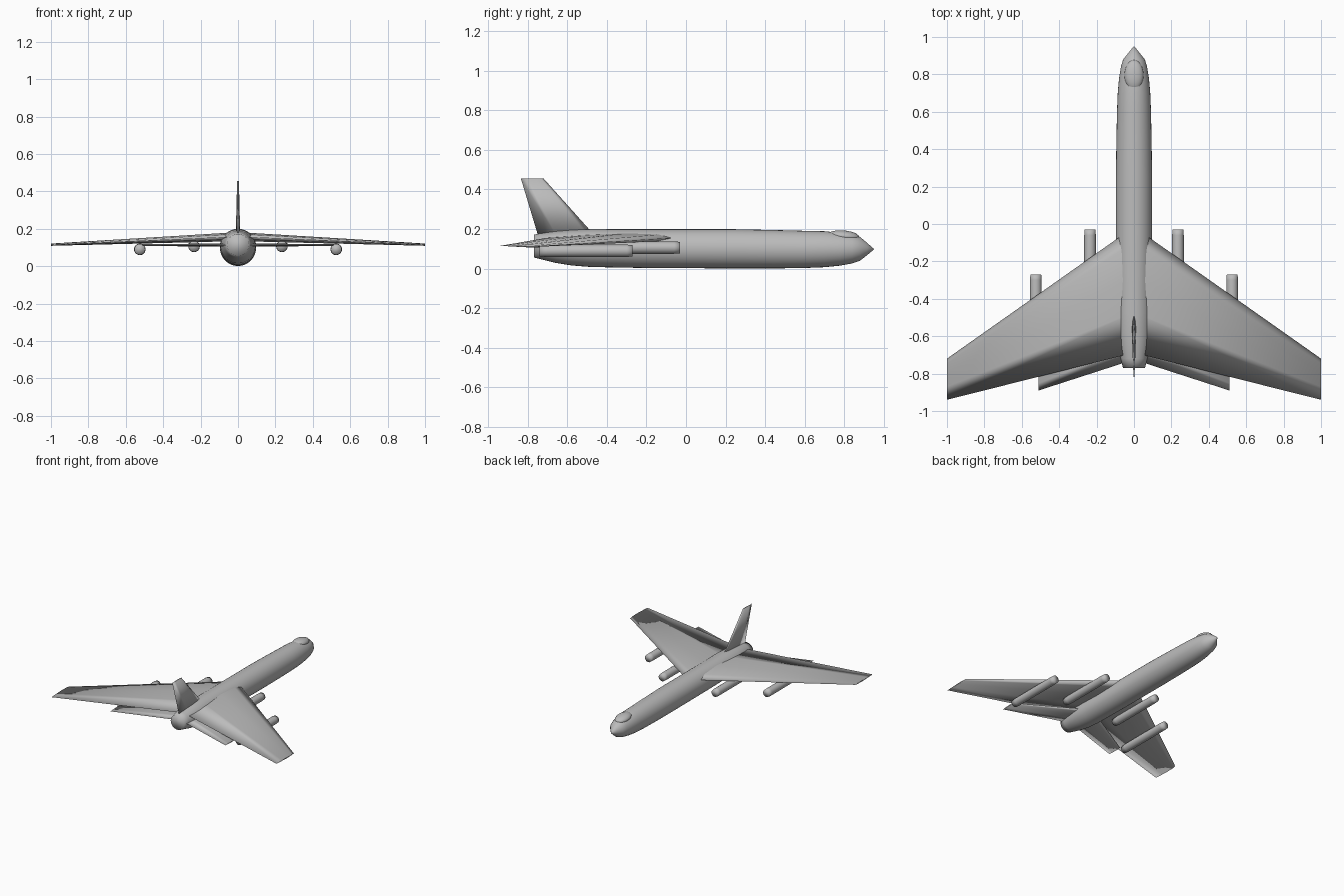
import bpy, bmesh, math

if "Cube" in bpy.data.objects:
    bpy.data.objects.remove(bpy.data.objects["Cube"])

grey = bpy.data.materials.new("airframe grey")
grey.diffuse_color = (0.5, 0.5, 0.5, 1)
grey.use_nodes = True
grey.node_tree.nodes["Principled BSDF"].inputs["Base Color"].default_value = grey.diffuse_color


def loft(name, rings, cap_start=True):
    """Skin equal-length rings of points, cap the ends and smooth everything."""
    bm = bmesh.new()
    vs = [[bm.verts.new(p) for p in r] for r in rings]
    n = len(vs[0])
    for a, b in zip(vs, vs[1:]):
        for i in range(n):
            j = (i + 1) % n
            bm.faces.new((a[i], a[j], b[j], b[i]))
    start = bm.faces.new(vs[0][::-1])
    bm.faces.new(vs[-1])
    bmesh.ops.recalc_face_normals(bm, faces=bm.faces)
    if not cap_start:
        bm.faces.remove(start)
    for f in bm.faces:
        f.smooth = True
    me = bpy.data.meshes.new(name)
    bm.to_mesh(me)
    bm.free()
    me.materials.append(grey)
    ob = bpy.data.objects.new(name, me)
    bpy.context.collection.objects.link(ob)
    return ob


def ellipse(x, y, z, rx, rz, n=32):
    return [(x + rx * math.cos(2 * math.pi * i / n), y,
             z + rz * math.sin(2 * math.pi * i / n)) for i in range(n)]


# chord fraction, half-thickness factor
SHAPE = [(0, 0), (.12, .75), (.38, 1), (.68, .62), (1, .02)]


def section(lead, trail, half):
    """Airfoil outline as (y, offset) pairs."""
    up = [(lead + (trail - lead) * f, half * t) for f, t in SHAPE]
    return up[:-1] + [(trail, 0)] + [(y, -t) for y, t in reversed(up[1:-1])]


# fuselage: y, half width, half height, centre height
body = [(.95, .002, .002, .098), (.915, .03, .032, .099), (.88, .058, .06, .1),
        (.84, .07, .073, .099), (.78, .08, .083, .098), (.7, .087, .091, .098),
        (.6, .091, .094, .097), (.45, .094, .097, .098), (.25, .097, .099, .1),
        (-.2, .097, .098, .101), (-.48, .097, .096, .104), (-.58, .093, .09, .106),
        (-.66, .083, .08, .109), (-.72, .071, .068, .112), (-.77, .059, .058, .114)]
loft("fuselage", [ellipse(0, y, z, rx, rz) for y, rx, rz, z in body])

# cockpit canopy
rings = []
for k in range(13):
    a = math.pi * (.02 + .96 * k / 12)
    rings.append(ellipse(0, .797 + .08 * math.cos(a), .164 - .006 * math.cos(a),
                         .051 * math.sin(a), .029 * math.sin(a), 24))
loft("cockpit_canopy", rings)

for side, label in ((1, "right"), (-1, "left")):
    # swept wing, drooping toward the tip
    rings = []
    for x, lead, trail, half, z in ((0, -.015, -.688, .024, .158),
                                    (1, -.72, -.94, .006, .115)):
        rings.append([(side * x, y, z + t) for y, t in section(lead, trail, half)])
    loft(label + "_wing", rings, cap_start=False)

    # tailplane
    rings = [[(side * x, y, .113 + t) for y, t in section(lead, trail, half)]
             for x, lead, trail, half in ((0, -.47, -.725, .009), (.51, -.77, -.89, .005))]
    loft(label + "_tailplane", rings, cap_start=False)

    # long engine pods
    for pod, x, z, front in (("inner", .235, .106, -.03), ("outer", .525, .09, -.27)):
        prof = [(0, .029), (-.03, .031), (-.43, .031), (-.47, .029)]
        loft(label + "_" + pod + "_engine",
             [ellipse(side * x, front + d, z, r, r, 24) for d, r in prof])

# tail fin
rings = []
for z, lead, trail, half in ((.16, -.455, -.746, .012), (.455, -.72, -.835, .005)):
    rings.append([(t, y, z) for y, t in section(lead, trail, half)])
loft("tail_fin", rings)
